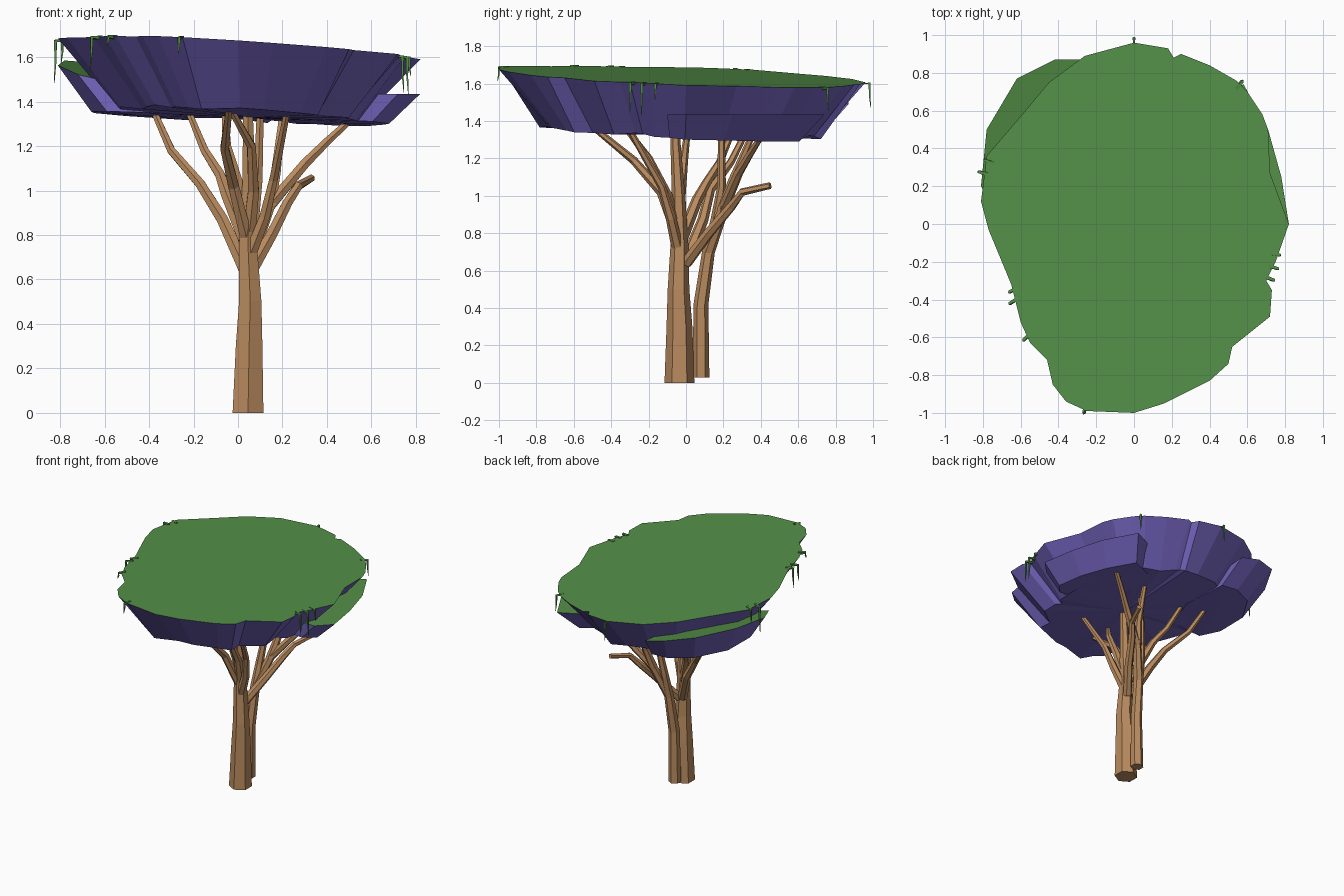
import bpy, bmesh, math, random
from mathutils import Vector

random.seed(4)
old = bpy.data.objects.get("Cube")
if old:
    bpy.data.objects.remove(old, do_unlink=True)


def make_material(name, colour):
    mat = bpy.data.materials.new(name)
    mat.use_nodes = True
    mat.diffuse_color = (*colour, 1)
    mat.node_tree.nodes["Principled BSDF"].inputs["Base Color"].default_value = (*colour, 1)
    return mat


leaf = make_material("leaf green", (0.09, 0.28, 0.065))
purple = make_material("underside purple", (0.17, 0.125, 0.5))
bark = make_material("bark brown", (0.49, 0.26, 0.115))


def finish(name, bm, materials):
    bmesh.ops.recalc_face_normals(bm, faces=bm.faces)
    mesh = bpy.data.meshes.new(name)
    bm.to_mesh(mesh)
    bm.free()
    for mat in materials:
        mesh.materials.append(mat)
    obj = bpy.data.objects.new(name, mesh)
    bpy.context.collection.objects.link(obj)
    return obj


def tube(name, path, radii, mat, sides=6):
    """Faceted tapering limb swept along a path of points."""
    bm = bmesh.new()
    points = [Vector(p) for p in path]
    last = len(points) - 1
    rings = []
    for i, point in enumerate(points):
        direction = points[min(i + 1, last)] - points[max(i - 1, 0)]
        if i == 0 and abs(direction.z) > 0.9 * direction.length:
            direction = Vector((0, 0, 1))
        side = direction.cross(Vector((0, 1, 0))).normalized()
        front = direction.cross(side).normalized()
        radius = radii[0] + (radii[1] - radii[0]) * i / last
        ring = []
        for k in range(sides):
            angle = math.tau * (k + 0.5) / sides
            ring.append(bm.verts.new(point + radius * (side * math.cos(angle) + front * math.sin(angle))))
        rings.append(ring)
    for low, high in zip(rings, rings[1:]):
        for k in range(sides):
            n = (k + 1) % sides
            bm.faces.new((low[k], low[n], high[n], high[k]))
    bm.faces.new(rings[0])
    bm.faces.new(rings[-1])
    return finish(name, bm, [mat])


def canopy_top(x, y):
    return 1.64 - 0.06 * x - 0.035 * y


def canopy_base(x, y):
    return 1.33 - 0.045 * x - 0.035 * y


def slab(name, outline, top, shrink, rough):
    """Leafy plate: green top, purple walls sloping in to a smaller base."""
    bm = bmesh.new()
    upper, lower = [], []
    for x, y in outline:
        upper.append(bm.verts.new((x, y, top(x, y))))
        wobble = 1 + random.uniform(-rough, rough)
        bx = 0.03 + (x - 0.03) * shrink[0] * wobble
        by = -0.03 + (y + 0.03) * shrink[1] * wobble
        bz = canopy_base(bx, by) + random.uniform(0, rough / 2)
        lower.append(bm.verts.new((bx, by, bz)))
    bm.faces.new(upper)
    cx = sum(v.co.x for v in lower) / len(lower)
    cy = sum(v.co.y for v in lower) / len(lower)
    centre = bm.verts.new((cx, cy, canopy_base(cx, cy)))
    for i in range(len(outline)):
        n = (i + 1) % len(outline)
        bm.faces.new((upper[i], upper[n], lower[n], lower[i]))
        bm.faces.new((lower[i], lower[n], centre))
    bm.normal_update()
    obj = finish(name, bm, [leaf, purple])
    for face in obj.data.polygons:
        face.material_index = 0 if face.normal.z > 0.5 else 1
    return obj


# Broad canopy
rim = [(.82, 0), (.72, .27), (.71, .5), (.68, .58), (.6, .7), (.54, .76), (.4, .84),
       (.25, .9), (.21, .88), (.18, .93), (0, .96), (-.26, .89), (-.45, .75), (-.6, .57),
       (-.78, .36), (-.81, .12), (-.77, -.03), (-.65, -.32), (-.6, -.52), (-.55, -.63),
       (-.46, -.72), (-.43, -.85), (-.36, -.94), (-.25, -.99), (0, -1), (.16, -.95),
       (.4, -.83), (.5, -.74), (.52, -.65), (.72, -.49), (.73, -.35), (.7, -.3), (.75, -.2)]
slab("canopy", rim, canopy_top, (0.67, 0.76), 0.05)

# Lower leaf ledges on the two sides
slab("left_ledge", [(.82, 0), (.78, .25), (.71, .5), (.58, .74), (.3, .6), (.3, -.1), (.72, -.1)],
     lambda x, y: 1.435, (0.83, 0.83), 0.01)
slab("right_ledge", [(-.81, .2), (-.78, .5), (-.62, .77), (-.42, .87), (-.26, .87),
                     (-.25, .4), (-.4, .05), (-.72, .02)],
     lambda x, y: 1.5 - 0.25 * (x + 0.5) + 0.1 * (y - 0.35), (0.83, 0.83), 0.01)

# Two trunks
tube("main_trunk", [(.045, -.035, 0), (.05, -.035, .3), (.055, -.04, .5), (.045, -.035, .75),
                    (.05, -.04, 1), (.045, -.06, 1.35)], (0.08, 0.025), bark)
tube("rear_trunk", [(.04, .08, .03), (.045, .08, .42), (.06, .12, .7), (.07, .16, .87),
                    (.09, .19, 1.05), (.1, .19, 1.35)], (0.045, 0.018), bark)

# Branches fanning out to the canopy
branches = [
    [(.03, .0, .65), (-.07, .09, .87), (-.17, .13, 1.03), (-.3, .24, 1.18), (-.38, .33, 1.36)],
    [(.03, -.02, .78), (-.05, .06, .98), (-.08, .11, 1.07), (-.15, .18, 1.18), (-.22, .25, 1.35)],
    [(.04, -.04, .78), (-.02, -.13, 1.02), (-.06, -.28, 1.19), (-.04, -.5, 1.37)],
    [(.05, -.04, .8), (.07, -.1, 1), (.06, -.2, 1.2), (-.03, -.32, 1.36)],
    [(.05, -.03, .75), (.01, -.03, 1), (-.05, -.01, 1.2), (-.06, .01, 1.36)],
    [(.05, -.04, .7), (.12, -.08, .88), (.16, -.13, 1.05), (.22, -.3, 1.35)],
    [(.06, .12, .7), (.14, .2, .93), (.3, .28, 1.12), (.4, .34, 1.22), (.52, .41, 1.33)],
    [(.14, .2, .93), (.17, .25, 1.08), (.2, .36, 1.34)],
]
for number, path in enumerate(branches, 1):
    tube(f"branch_{number}", path, (0.034, 0.016), bark)
tube("broken_branch", [(.06, 0, .64), (.15, .12, .8), (.22, .24, .94), (.27, .3, 1.02),
                       (.33, .45, 1.055)], (0.032, 0.018), bark)

# Hanging vines: edge position and length
vines = [(-.8, .27, .19), (-.77, .33, .1), (-.64, -.35, .15), (-.64, -.41, .12), (-.57, -.6, .04),
         (-.26, -.98, .07), (.72, -.29, .16), (.74, -.23, .17), (.75, -.16, .08),
         (.56, .74, .12), (0, .96, .13)]
for number, (x, y, length) in enumerate(vines, 1):
    z = canopy_top(x, y)
    out = Vector((x, y, 0)).normalized()
    edge = Vector((x, y, z - 0.005))
    bend = edge + out * 0.022
    tube(f"vine_{number}", [edge - out * 0.03, bend, bend - Vector((0, 0, length * 0.5)),
                            bend + out * 0.006 - Vector((0, 0, length))], (0.014, 0.002), leaf, 4)
